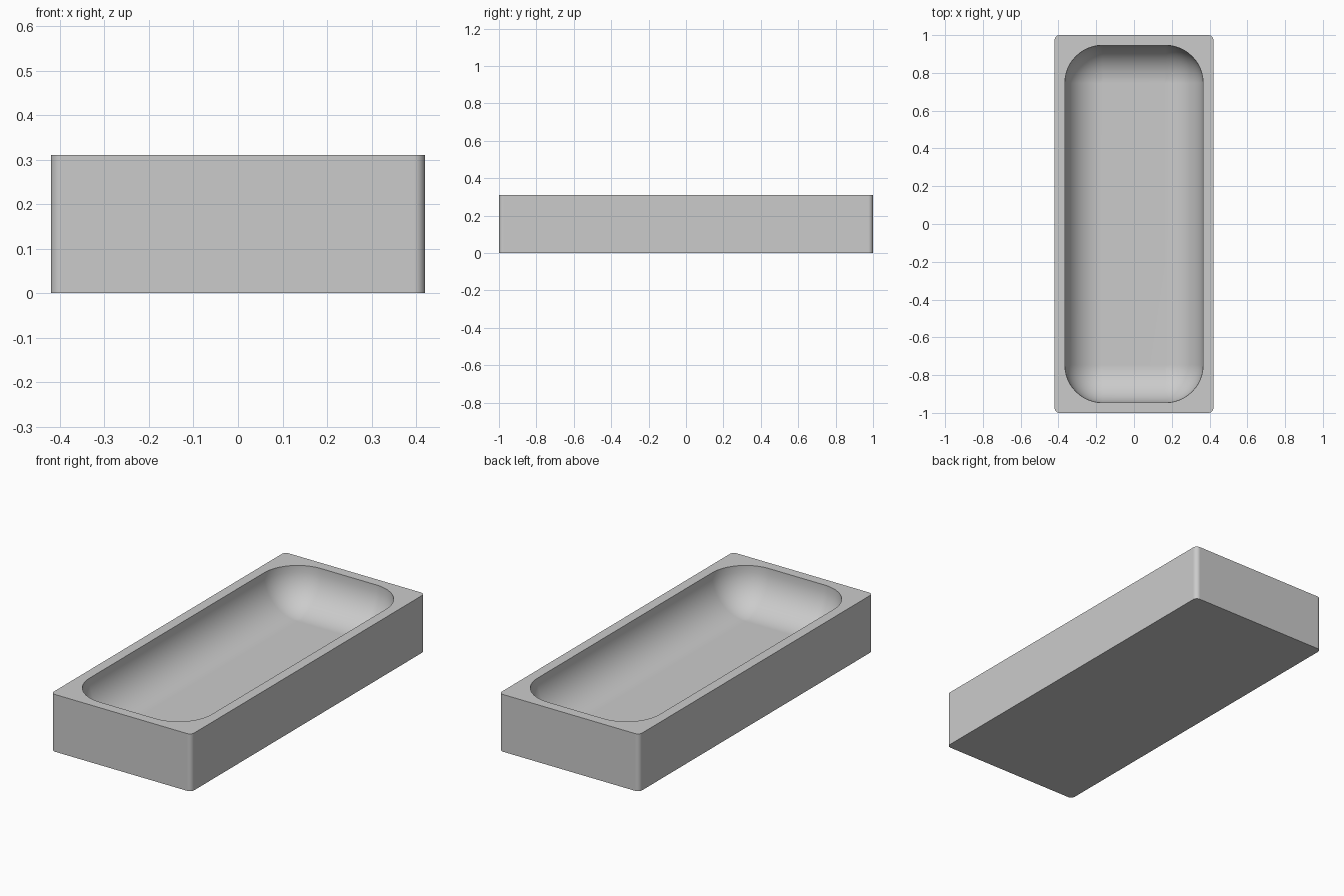
import bpy
import bmesh
from math import sin, cos, pi

cube = bpy.data.objects.get("Cube")
if cube:
    bpy.data.objects.remove(cube, do_unlink=True)

HALF_X, HALF_Y, HEIGHT = 0.42, 1.0, 0.31   # outer block
OUTER_R = 0.025                            # vertical edge rounding
RIM = 0.054                                # rim width
BASIN_R = 0.2                              # basin corner and floor fillet
BASIN_DEPTH = 0.21
STEPS = 12

material = bpy.data.materials.new("light grey")
material.use_nodes = True
grey = (0.6, 0.6, 0.6, 1)
material.diffuse_color = grey
material.node_tree.nodes["Principled BSDF"].inputs["Base Color"].default_value = grey

bm = bmesh.new()


def rounded_ring(hx, hy, r, z):
    """Counter-clockwise ring of vertices around a rounded rectangle."""
    ring = []
    for quarter, (sx, sy) in enumerate([(1, 1), (-1, 1), (-1, -1), (1, -1)]):
        for i in range(STEPS + 1):
            a = (quarter + i / STEPS) * pi / 2
            ring.append(bm.verts.new((sx * (hx - r) + r * cos(a),
                                      sy * (hy - r) + r * sin(a), z)))
    return ring


def bridge(a, b):
    n = len(a)
    for i in range(n):
        j = (i + 1) % n
        bm.faces.new((a[i], a[j], b[j], b[i]))


# Outer walls, rim and straight top of the basin
bx, by = HALF_X - RIM, HALF_Y - RIM
rings = [rounded_ring(HALF_X, HALF_Y, OUTER_R, 0),
         rounded_ring(HALF_X, HALF_Y, OUTER_R, HEIGHT),
         rounded_ring(bx, by, BASIN_R, HEIGHT)]

# Basin wall curving into the floor
for k in range(STEPS + 1):
    t = k / STEPS * pi / 2
    inset = BASIN_R * (1 - cos(t))
    z = HEIGHT - (BASIN_DEPTH - BASIN_R) - BASIN_R * sin(t)
    rings.append(rounded_ring(bx - inset, by - inset, BASIN_R - inset, z))

for lower, upper in zip(rings, rings[1:]):
    bridge(lower, upper)

# Underside and basin floor
bm.faces.new(rings[0][::-1])
bm.faces.new(rings[-1])
bmesh.ops.remove_doubles(bm, verts=bm.verts, dist=0.0001)
bmesh.ops.recalc_face_normals(bm, faces=bm.faces)

mesh = bpy.data.meshes.new("tray")
bm.to_mesh(mesh)
bm.free()
mesh.materials.append(material)
tray = bpy.data.objects.new("tray", mesh)
bpy.context.collection.objects.link(tray)

# Smooth curves, crisp rim and base edges
bpy.ops.object.select_all(action="DESELECT")
tray.select_set(True)
bpy.context.view_layer.objects.active = tray
bpy.ops.object.shade_smooth_by_angle(angle=pi / 6)
weighted = tray.modifiers.new("flat face shading", "WEIGHTED_NORMAL")
weighted.keep_sharp = True
